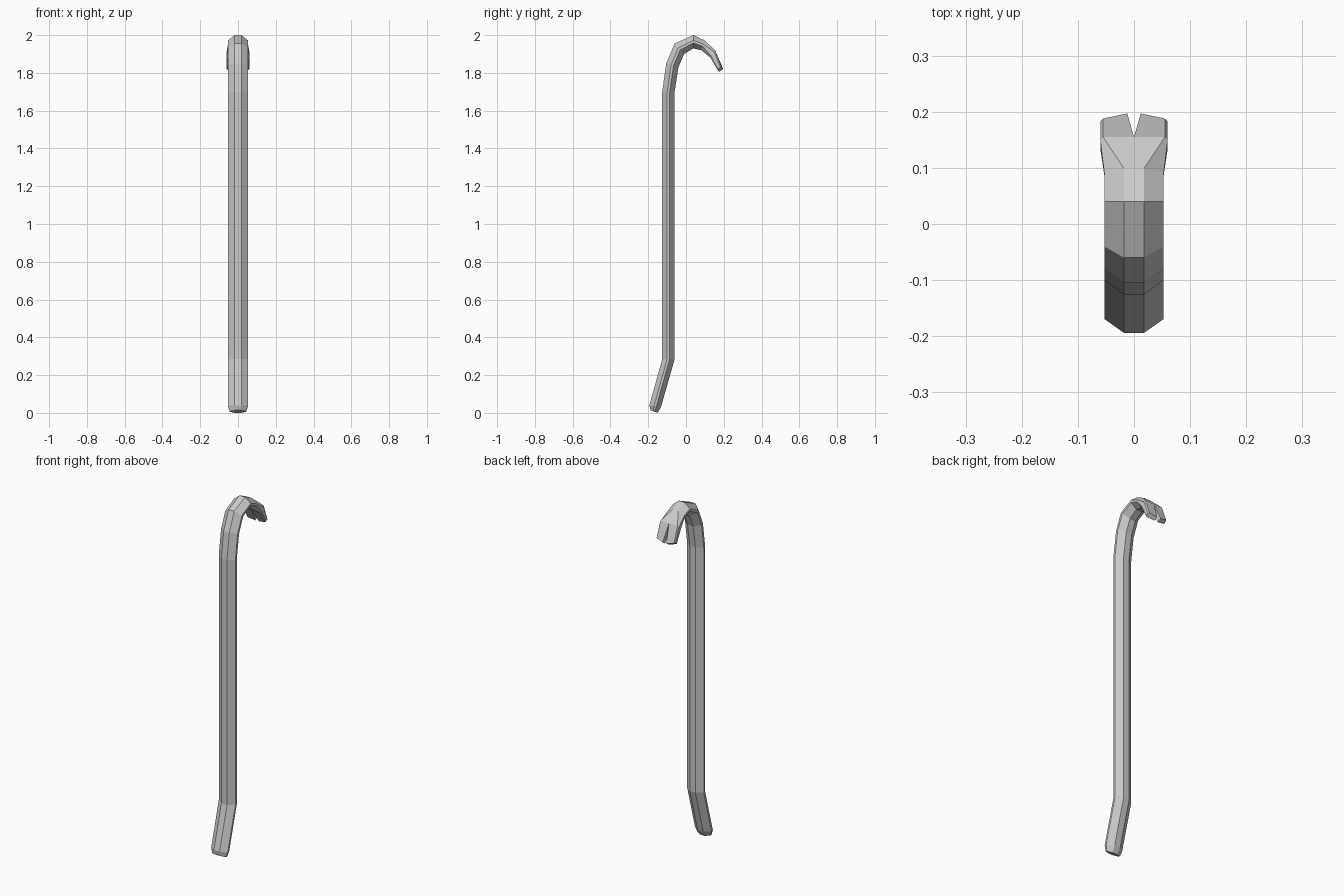
import bpy, bmesh
from mathutils import Vector

if "Cube" in bpy.data.objects:
    bpy.data.objects.remove(bpy.data.objects["Cube"])

# Side-view stations: outer (y, z), inner (y, z), half width, flat half width,
# inner-edge x (opens the claw notch), backward slant of the outer side
stations = [
    ((-.188, .014), (-.150, .000), .043, .016, 0, 0),     # bevelled foot
    ((-.194, .040), (-.132, .032), .053, .018, 0, 0),
    ((-.126, .285), (-.060, .285), .053, .018, 0, 0),     # lower bend
    ((-.126, 1.70), (-.060, 1.70), .053, .018, 0, 0),     # top of shaft
    ((-.105, 1.85), (-.040, 1.83), .053, .018, 0, 0),     # hook
    ((-.060, 1.956), (-.010, 1.90), .053, .018, 0, 0),
    ((.040, 2.00), (.040, 1.93), .053, .018, 0, 0),
    ((.099, 1.972), (.080, 1.92), .053, .018, 0, 0),
    ((.155, 1.918), (.128, 1.882), .060, .055, 0, 0),     # claw root
    ((.197, 1.820), (.175, 1.806), .060, .055, .012, .010),  # claw tips
]


def half_section(bm, outer, inner, w, f, c, slant):
    o, i = Vector((0, *outer)), Vector((0, *inner))
    verts = []
    for x, t in ((c, 0), (f, 0), (w, .4 if f < .05 else .2),
                 (w, .6 if f < .05 else .8), (f, 1), (c, 1)):
        p = o.lerp(i, t)
        k = slant * (x - c) / (w - c)
        verts.append(bm.verts.new((x, p.y - k, p.z + k * 1.2)))
    return verts


# Skin half of the bar between stations, then mirror it
bm = bmesh.new()
rings = [half_section(bm, *s) for s in stations]
for a, b in zip(rings, rings[1:]):
    for k in range(5):
        bm.faces.new((a[k], a[k + 1], b[k + 1], b[k]))
# Notch wall, foot cap and claw tip cap
bm.faces.new((rings[-2][5], rings[-2][0], rings[-1][0], rings[-1][5]))
bm.faces.new(rings[0][::-1])
bm.faces.new(rings[-1])
bmesh.ops.recalc_face_normals(bm, faces=bm.faces)
if sum((f.normal.x * f.calc_area() for f in bm.faces)) < 0:
    bmesh.ops.reverse_faces(bm, faces=bm.faces)

mesh = bpy.data.meshes.new("pry_bar")
bm.to_mesh(mesh)
bm.free()
bar = bpy.data.objects.new("pry_bar", mesh)
bpy.context.collection.objects.link(bar)
mirror = bar.modifiers.new("mirror", 'MIRROR')
mirror.merge_threshold = .0005
